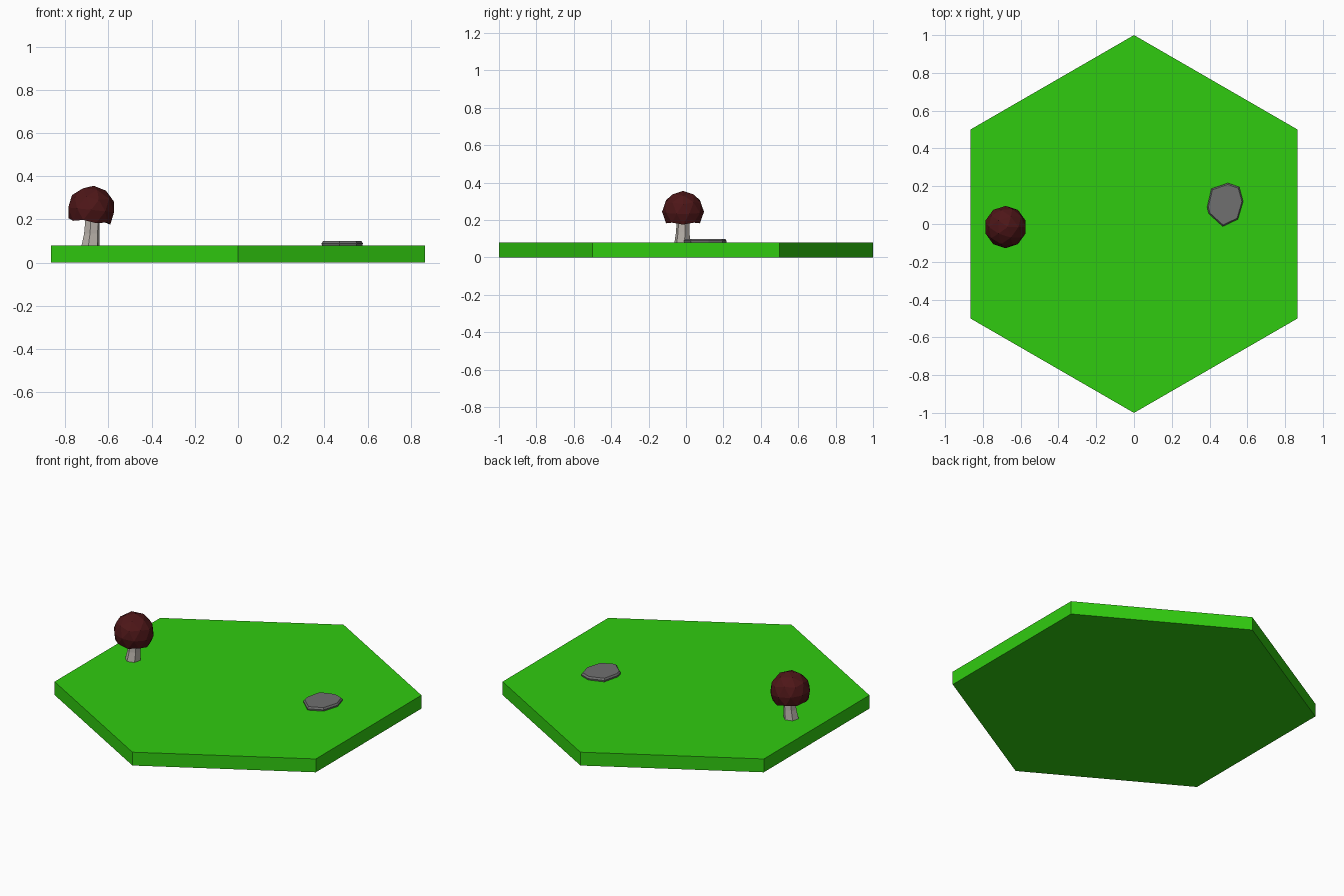
import bpy, bmesh, math
from mathutils import Matrix, Vector

if "Cube" in bpy.data.objects:
    bpy.data.objects.remove(bpy.data.objects["Cube"])


def finish(name, bm, color):
    bmesh.ops.recalc_face_normals(bm, faces=bm.faces)
    mesh = bpy.data.meshes.new(name)
    bm.to_mesh(mesh)
    bm.free()
    mat = bpy.data.materials.new(name + "_color")
    mat.diffuse_color = (*color, 1)
    mat.use_nodes = True
    mat.node_tree.nodes["Principled BSDF"].inputs["Base Color"].default_value = mat.diffuse_color
    mesh.materials.append(mat)
    ob = bpy.data.objects.new(name, mesh)
    bpy.context.collection.objects.link(ob)
    return ob


def loft(name, rings, color):
    """Solid skinned through rings with equal point counts, capped at both ends."""
    bm = bmesh.new()
    loops = [[bm.verts.new(p) for p in ring] for ring in rings]
    n = len(loops[0])
    for a, b in zip(loops, loops[1:]):
        for i in range(n):
            j = (i + 1) % n
            bm.faces.new((a[i], a[j], b[j], b[i]))
    bm.faces.new(loops[0][::-1])
    bm.faces.new(loops[-1])
    return finish(name, bm, color)


def ring(n, r, x, y, z, start=0.0):
    return [(x + r * math.cos(start + math.tau * i / n),
             y + r * math.sin(start + math.tau * i / n), z) for i in range(n)]


TOP = 0.08

# Hexagonal grass tile, points along y
loft("grass_tile", [ring(6, 1, 0, 0, z, math.pi / 2) for z in (0, TOP)],
     (0.03, 0.6, 0.005))

# Mushroom stem, tapering upward
loft("mushroom_stem",
     [ring(6, 0.043, -0.683, -0.02, TOP, 0.3),
      ring(6, 0.037, -0.677, -0.017, 0.135, 0.3),
      ring(6, 0.034, -0.672, -0.016, 0.225, 0.3)],
     (0.5, 0.46, 0.42))

# Mushroom cap: faceted ball with a flattened, slightly hollow underside
bm = bmesh.new()
bmesh.ops.create_icosphere(bm, subdivisions=2, radius=0.112)
for v in bm.verts:
    if v.co.z < -0.065:
        v.co.z = -0.045
bmesh.ops.transform(bm, verts=bm.verts, matrix=Matrix.Translation(
    (-0.68, -0.016, 0.244)) @ Matrix.Rotation(math.radians(6), 4, 'Y'))
finish("mushroom_cap", bm, (0.075, 0.008, 0.009))

# Flat stone with a slightly chamfered rim
outline = [(0.387, 0.09), (0.41, 0.187), (0.497, 0.217), (0.557, 0.196),
           (0.578, 0.12), (0.55, 0.025), (0.47, -0.013), (0.395, 0.055)]
mid = Vector((0.485, 0.105))


def stone_ring(scale, z):
    return [(*(mid + (Vector(p) - mid) * scale), z) for p in outline]


loft("flat_stone", [stone_ring(0.97, TOP - 0.01), stone_ring(1, 0.089),
                    stone_ring(0.93, 0.099)], (0.16, 0.16, 0.16))
